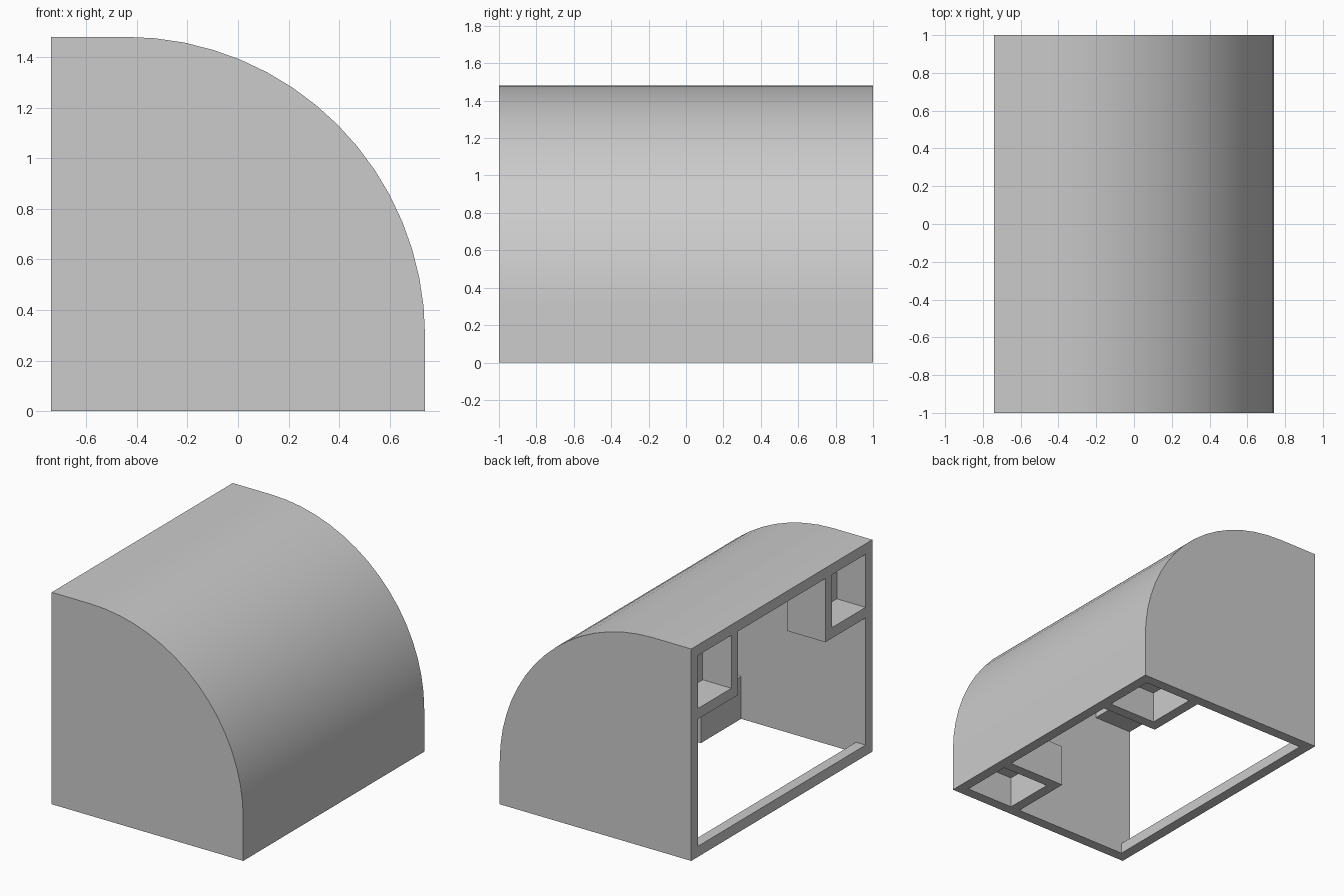
import bpy, math
from mathutils import Vector

if "Cube" in bpy.data.objects:
    bpy.data.objects.remove(bpy.data.objects["Cube"])

U = 2 / 27          # wall thickness, the module of the whole part
SIZE, LENGTH = 20, 27
BEND = 4            # centre of the rounded corner

grey = bpy.data.materials.new("plain grey")
grey.use_nodes = True
grey.diffuse_color = (0.6, 0.6, 0.6, 1)
grey.node_tree.nodes["Principled BSDF"].inputs["Base Color"].default_value = grey.diffuse_color


def place(x, y, z):
    return Vector((x - SIZE / 2, y - LENGTH / 2, z)) * U


def prism(name, profile, y0, y1):
    """Extrude an x-z outline along y."""
    n = len(profile)
    verts = [place(x, y, z) for y in (y0, y1) for x, z in profile]
    faces = [list(range(n)), list(range(n, 2 * n))[::-1]]
    faces += [[i, i + n, (i + 1) % n + n, (i + 1) % n] for i in range(n)]
    mesh = bpy.data.meshes.new(name)
    mesh.from_pydata(verts, [], faces)
    mesh.materials.append(grey)
    obj = bpy.data.objects.new(name, mesh)
    bpy.context.collection.objects.link(obj)
    bpy.context.view_layer.objects.active = obj
    bpy.ops.object.select_all(action="DESELECT")
    obj.select_set(True)
    bpy.ops.object.mode_set(mode="EDIT")
    bpy.ops.mesh.select_all(action="SELECT")
    bpy.ops.mesh.normals_make_consistent(inside=False)
    bpy.ops.object.mode_set(mode="OBJECT")
    return obj


def cut(obj, cutter):
    mod = obj.modifiers.new("cut", "BOOLEAN")
    mod.operation, mod.solver, mod.object = "DIFFERENCE", "EXACT", cutter
    bpy.ops.object.select_all(action="DESELECT")
    bpy.context.view_layer.objects.active = obj
    obj.select_set(True)
    bpy.ops.object.modifier_apply(modifier=mod.name)
    bpy.data.objects.remove(cutter)


def arc(radius, steps=16):
    angles = [math.pi / 2 * (1 - i / steps) for i in range(steps + 1)]
    return [(BEND + radius * math.cos(a), BEND + radius * math.sin(a)) for a in angles]


def rect(x0, x1, z0, z1):
    return [(x0, z0), (x0, z1), (x1, z1), (x1, z0)]


# Rounded cover, hollowed through the wall side and the bottom, leaving the corner bar
cover = prism("cover", [(0, 0), (0, SIZE)] + arc(16) + [(SIZE, 0)], 0, LENGTH)
hollow = [(1, 1), (-1, 1), (-1, 19)] + arc(15) + [(19, -1), (1, -1)]
cut(cover, prism("hollow_cutter", hollow, 1, LENGTH - 1))
bpy.context.view_layer.objects.active = cover
cover.select_set(True)
bpy.ops.object.shade_smooth_by_angle(angle=math.radians(30))

# Pocket housings in the four corners: swapping x and z gives the bottom pair
for level in ("upper", "lower"):
    for end in ("front", "back"):
        def outline(*r):
            pts = rect(*r)
            return pts if level == "upper" else [(z, x) for x, z in pts]

        def span(a, b):
            return (a, b) if end == "front" else (LENGTH - b, LENGTH - a)

        housing = prism(f"{level}_{end}_pocket", outline(0, 4, 13, 19), *span(1, 7))
        cut(housing, prism("pocket_cutter", outline(-1, 3, 14, 20), *span(0, 6)))
